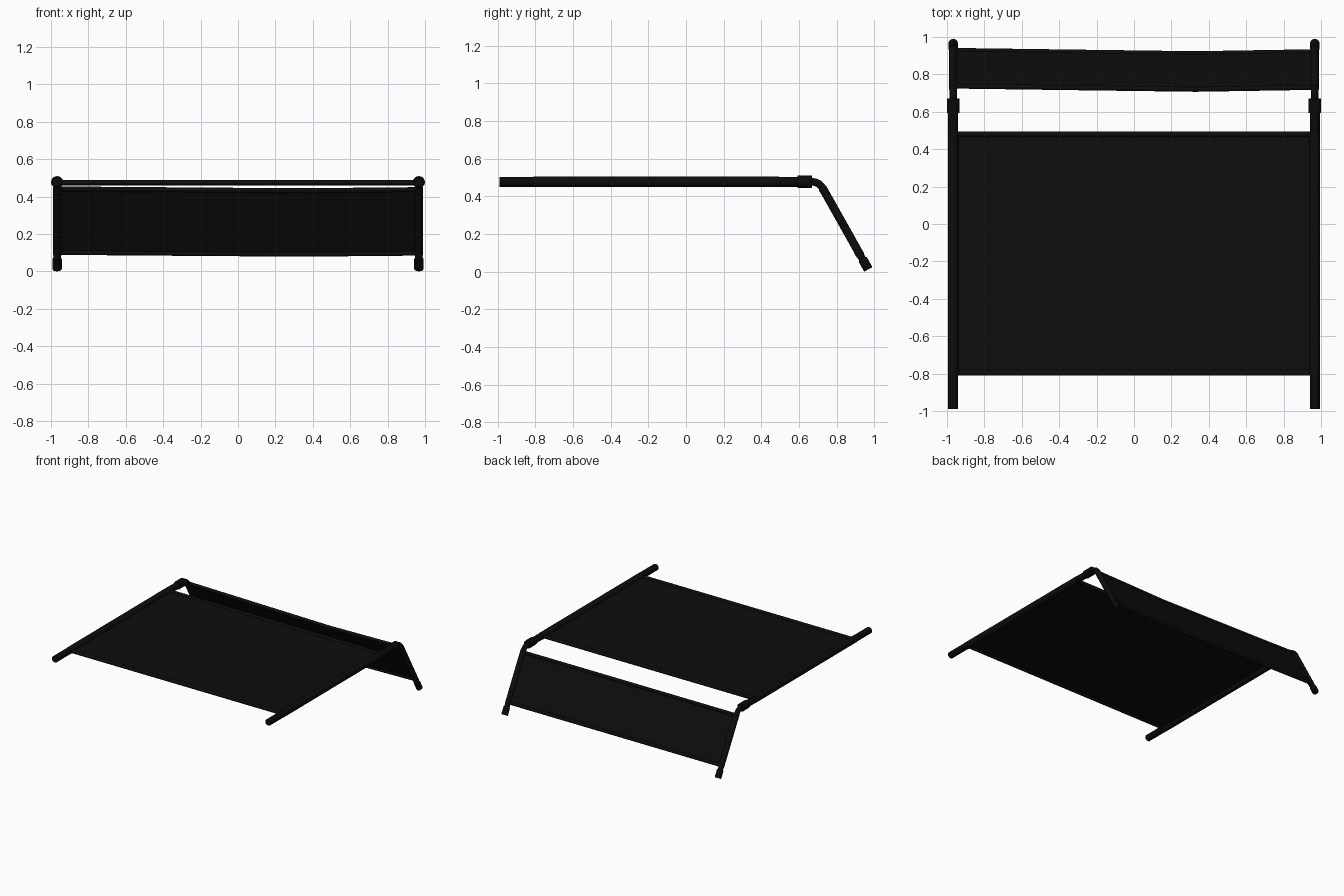
import bpy
from math import sin, cos, radians
from mathutils import Vector

if "Cube" in bpy.data.objects:
    bpy.data.objects.remove(bpy.data.objects["Cube"])


def material(name, v):
    m = bpy.data.materials.new(name)
    m.diffuse_color = (v, v, v, 1)
    m.use_nodes = True
    m.node_tree.nodes["Principled BSDF"].inputs["Base Color"].default_value = m.diffuse_color
    return m


FRAME = material("dark_frame", 0.003)
FABRIC = material("dark_fabric", 0.004)

SIDE_X, RAIL_Z = 0.967, 0.477
FOOT = Vector((0, 0.968, 0.0125))              # end of the leg
DOWN = Vector((0, 0.49, -0.872)).normalized()  # leg direction
OUT = Vector((0, 0.872, 0.49)).normalized()    # outward normal of the leg panel


def tube(name, pts, r, mat, res=4):
    """Round capped tube swept along a polyline."""
    cu = bpy.data.curves.new(name, 'CURVE')
    cu.dimensions = '3D'
    cu.bevel_depth = r
    cu.bevel_resolution = res
    cu.use_fill_caps = True
    sp = cu.splines.new('POLY')
    sp.points.add(len(pts) - 1)
    for p, co in zip(sp.points, pts):
        p.co = (*co, 1)
    ob = bpy.data.objects.new(name, cu)
    bpy.context.collection.objects.link(ob)
    bpy.ops.object.select_all(action='DESELECT')
    ob.select_set(True)
    bpy.context.view_layer.objects.active = ob
    bpy.ops.object.convert(target='MESH')
    ob = bpy.context.object
    ob.data.materials.clear()
    ob.data.materials.append(mat)
    bpy.ops.object.shade_smooth_by_angle(angle=radians(40))
    return ob


def sheet(name, edge_a, edge_b, thickness=0.004):
    """Thin cloth stretched between two matching edges."""
    n = len(edge_a)
    faces = [(i, i + 1, n + i + 1, n + i) for i in range(n - 1)]
    me = bpy.data.meshes.new(name)
    me.from_pydata([tuple(p) for p in edge_a + edge_b], [], faces)
    ob = bpy.data.objects.new(name, me)
    bpy.context.collection.objects.link(ob)
    me.materials.append(FABRIC)
    mod = ob.modifiers.new("thickness", 'SOLIDIFY')
    mod.thickness = thickness
    mod.offset = 0


# Bent leg centre line: short straight, 60 degree arc, straight to the foot
BEND_R, BEND_Y = 0.06, 0.671
arc = [(BEND_Y + BEND_R * sin(radians(a)), RAIL_Z - BEND_R * (1 - cos(radians(a))))
       for a in range(0, 61, 10)]
leg_path = [(0.60, RAIL_Z)] + arc + [(FOOT.y - 0.02 * DOWN.y, FOOT.z - 0.02 * DOWN.z)]


def on_leg(dist, x, off=0.0):
    """Point at a distance up the leg from the foot, pushed outward by off."""
    p = FOOT - DOWN * dist + OUT * off
    return Vector((x, p.y, p.z))


LOW, HIGH = 0.097, 0.487     # leg panel range along the leg
Y0, Y1 = -0.81, 0.495        # main panel range

for side, x in (("left", -SIDE_X), ("right", SIDE_X)):
    # frame: rail, joint collar, bent leg, foot cap
    tube(side + "_rail", [(x, -0.99, RAIL_Z), (x, 0.61, RAIL_Z)], 0.0265, FRAME)
    tube(side + "_joint_collar", [(x, 0.593, RAIL_Z), (x, 0.67, RAIL_Z)], 0.033, FRAME)
    tube(side + "_leg", [(x, y, z) for y, z in leg_path], 0.02, FRAME)
    tube(side + "_foot_cap", [on_leg(0.062, x), on_leg(0, x)], 0.025, FRAME)
    # fabric sleeves round the rail and the leg
    tube(side + "_main_sleeve", [(x, Y0, RAIL_Z), (x, Y1, RAIL_Z)], 0.028, FABRIC)
    tube(side + "_leg_sleeve", [on_leg(LOW - 0.012, x), on_leg(HIGH + 0.012, x)], 0.0222, FABRIC)

# Main fabric panel with rolled hems
H = 0.015
ends = [Y0 + H, Y1 - H]
rows = [[Vector((x, y, RAIL_Z - 0.002)) for x in (-SIDE_X, SIDE_X)] for y in ends]
sheet("main_panel", rows[0], rows[1])
tube("main_front_hem", rows[0], H, FABRIC)
tube("main_back_hem", rows[1], H, FABRIC)

# Leg panel, sagging slightly inward, with rolled hems
sag = [(-SIDE_X, 0.009), (-0.33, -0.001), (0.33, -0.011), (SIDE_X, 0.001)]
low = [on_leg(LOW, x, o) for x, o in sag]
high = [on_leg(HIGH, x, o) for x, o in sag]
sheet("leg_panel", low, high)
tube("leg_panel_lower_hem", low, 0.013, FABRIC)
tube("leg_panel_upper_hem", high, 0.013, FABRIC)
